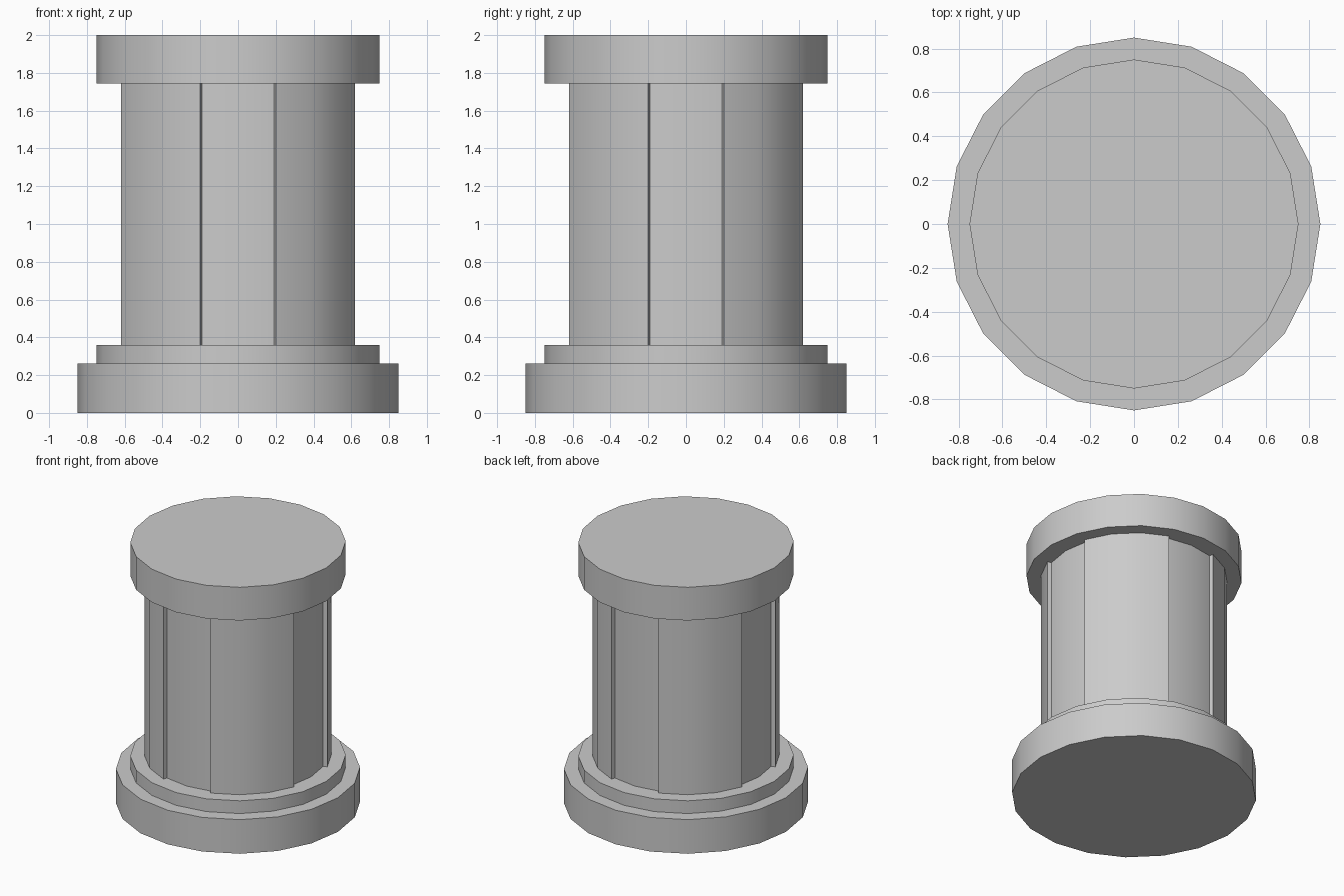
import bpy
from math import sin, cos, radians

if "Cube" in bpy.data.objects:
    bpy.data.objects.remove(bpy.data.objects["Cube"])

SIDES = 20


def prism(name, outline, z0, z1):
    """Extrude a closed outline between two heights, smooth with sharp edges."""
    n = len(outline)
    verts = [(x, y, z) for z in (z0, z1) for x, y in outline]
    faces = [(i, (i + 1) % n, n + (i + 1) % n, n + i) for i in range(n)]
    faces += [tuple(reversed(range(n))), tuple(range(n, 2 * n))]
    mesh = bpy.data.meshes.new(name)
    mesh.from_pydata(verts, [], faces)
    obj = bpy.data.objects.new(name, mesh)
    bpy.context.collection.objects.link(obj)
    bpy.ops.object.select_all(action='DESELECT')
    obj.select_set(True)
    bpy.context.view_layer.objects.active = obj
    bpy.ops.object.shade_smooth_by_angle(angle=radians(30))
    return obj


def polar(r, deg):
    return (r * cos(radians(deg)), r * sin(radians(deg)))


def ring(r):
    return [polar(r, i * 360 / SIDES) for i in range(SIDES)]


# Stepped base and cap
prism("base", ring(0.85), 0, 0.262)
prism("base_step", ring(0.75), 0.262, 0.36)
prism("cap", ring(0.75), 1.745, 2.0)

# Shaft: four raised diagonal panels, shallow recesses on the axes
shaft = []
for q in range(4):
    for r, a in ((0.62, 0), (0.62, 18), (0.65, 18), (0.65, 36),
                 (0.65, 54), (0.65, 72), (0.62, 72)):
        shaft.append(polar(r, a + 90 * q))
prism("shaft", shaft, 0.36, 1.745)
